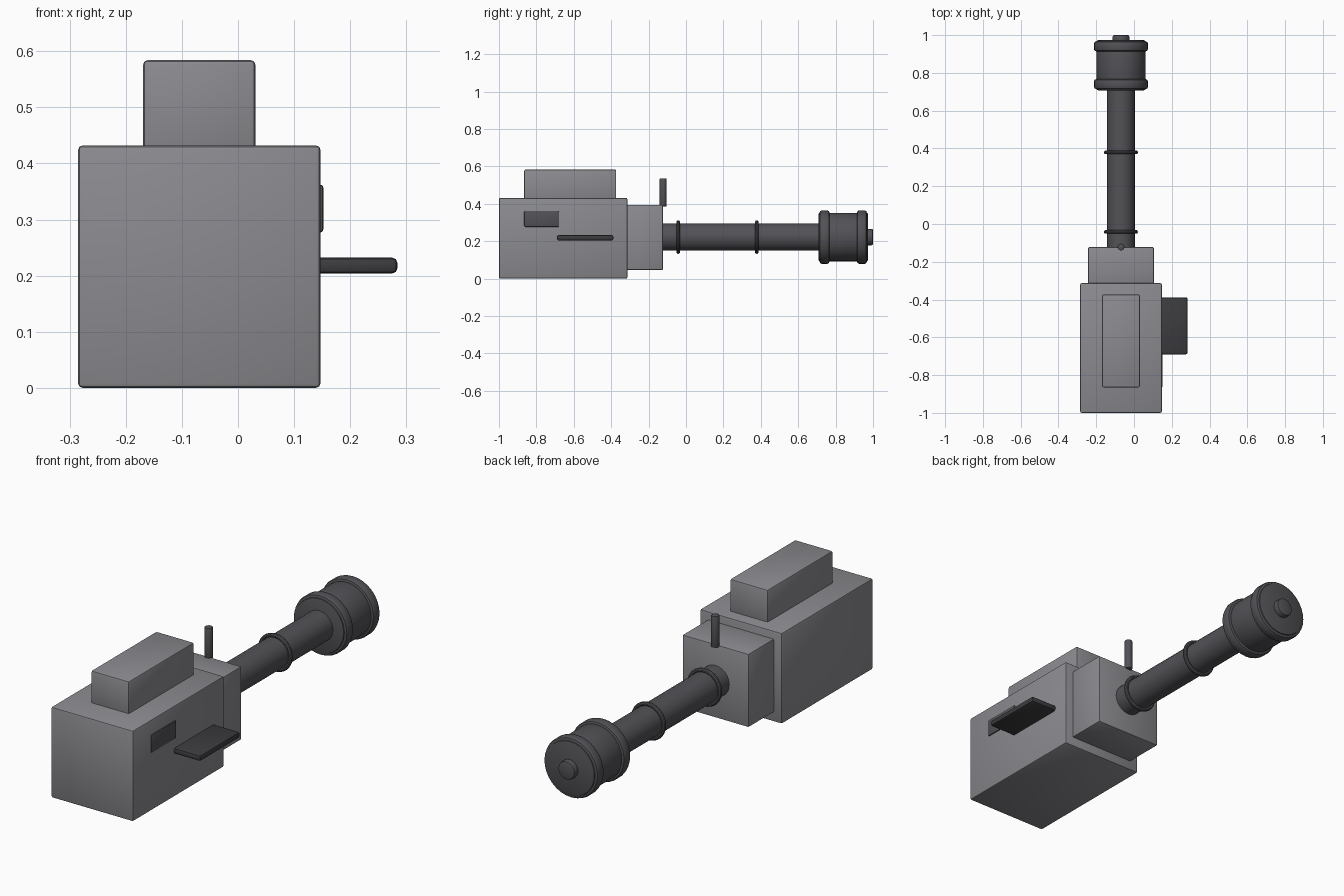
import bpy, math

if "Cube" in bpy.data.objects:
    bpy.data.objects.remove(bpy.data.objects["Cube"])

AX, AZ = -0.069, 0.222  # barrel axis


def material(name, rgb):
    m = bpy.data.materials.new(name)
    m.diffuse_color = (*rgb, 1)
    m.use_nodes = True
    m.node_tree.nodes["Principled BSDF"].inputs["Base Color"].default_value = m.diffuse_color
    return m


casing = material("casing_grey", (0.26, 0.26, 0.28))
dark = material("dark_metal", (0.085, 0.085, 0.095))
black = material("black_metal", (0.045, 0.045, 0.05))


def finish(name, mat, bevel=0):
    o = bpy.context.object
    o.name = name
    o.data.materials.append(mat)
    bpy.ops.object.transform_apply(location=False, rotation=True, scale=True)
    if bevel:
        b = o.modifiers.new("bevel", 'BEVEL')
        b.width, b.segments = bevel, 2
        b.limit_method, b.angle_limit = 'ANGLE', math.radians(50)
        bpy.ops.object.modifier_apply(modifier="bevel")
    bpy.ops.object.shade_smooth_by_angle(angle=math.radians(35))
    return o


def box(name, x, y, z, mat, bevel):
    bpy.ops.mesh.primitive_cube_add(size=1, location=[sum(r) / 2 for r in (x, y, z)])
    bpy.context.object.scale = [r[1] - r[0] for r in (x, y, z)]
    return finish(name, mat, bevel)


def tube(name, radius, y0, y1, mat, bevel=0, sides=32):
    bpy.ops.mesh.primitive_cylinder_add(vertices=sides, radius=radius, depth=y1 - y0,
                                        location=(AX, (y0 + y1) / 2, AZ),
                                        rotation=(math.pi / 2, 0, 0))
    return finish(name, mat, bevel)


# Casing boxes
box("main_body", (-0.285, 0.147), (-1, -0.313), (0, 0.432), casing, 0.008)
box("top_housing", (-0.169, 0.031), (-0.865, -0.373), (0.40, 0.584), casing, 0.008)
box("front_block", (-0.243, 0.105), (-0.33, -0.123), (0.046, 0.394), casing, 0.005)

# Side fittings
box("side_tray", (0.13, 0.284), (-0.69, -0.388), (0.204, 0.232), black, 0.009)
box("side_plate", (0.13, 0.152), (-0.865, -0.678), (0.277, 0.362), dark, 0.005)

# Barrel with rings
tube("barrel", 0.073, -0.15, 0.74, dark)
for i, y in enumerate((-0.042, 0.379)):
    bpy.ops.mesh.primitive_torus_add(location=(AX, y, AZ), rotation=(math.pi / 2, 0, 0),
                                     major_radius=0.08, minor_radius=0.01,
                                     major_segments=32, minor_segments=10)
    finish(f"barrel_ring_{i + 1}", dark)

# Muzzle drum, bands and end cap
tube("muzzle_drum", 0.13, 0.708, 0.973, dark, 0.008)
for i, y in enumerate((0.714, 0.914)):
    tube(f"muzzle_band_{i + 1}", 0.143, y, y + 0.053, dark, 0.012)
tube("muzzle_cap", 0.044, 0.95, 1.0, dark, 0.008, 24)

# Front sight post
bpy.ops.mesh.primitive_cylinder_add(vertices=12, radius=0.0185, depth=0.15,
                                    location=(AX, -0.122, 0.461))
finish("sight_post", dark, 0.004)
